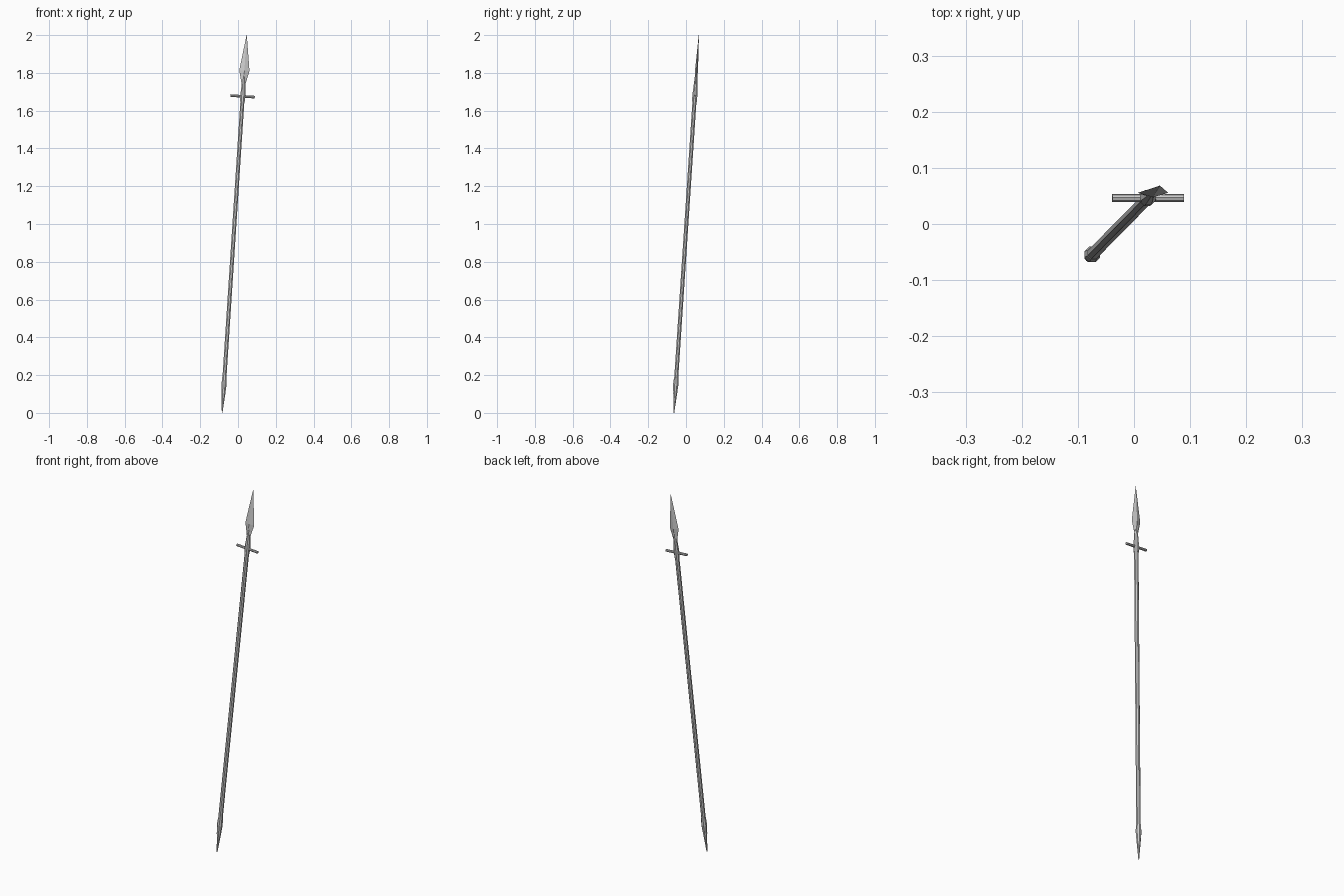
import bpy, bmesh
from math import cos, sin, tau
from mathutils import Matrix, Vector

if "Cube" in bpy.data.objects:
    bpy.data.objects.remove(bpy.data.objects["Cube"])

# Tilted spear frame: local z runs from butt to tip, local x along the crossbar
butt, tip = Vector((-0.084, -0.064, 0)), Vector((0.046, 0.068, 2))
axis = (tip - butt).normalized()
side = Vector((1, 0, -axis.x / axis.z)).normalized()
depth = axis.cross(side).normalized()
side = depth.cross(axis)
FRAME = Matrix.Translation(butt) @ Matrix((side, depth, axis)).transposed().to_4x4()
LENGTH = (tip - butt).length


def loft(name, rings, sides, local=Matrix.Identity(4), phase=0.0):
    """Skin stacked rings (z, x radius, y radius); ends are capped."""
    bm = bmesh.new()
    loops = [[bm.verts.new((rx * cos(phase + tau * i / sides),
                            ry * sin(phase + tau * i / sides), z))
              for i in range(sides)] for z, rx, ry in rings]
    for a, b in zip(loops, loops[1:]):
        for i in range(sides):
            j = (i + 1) % sides
            bm.faces.new((a[i], a[j], b[j], b[i]))
    bm.faces.new(loops[0][::-1])
    bm.faces.new(loops[-1])
    bmesh.ops.remove_doubles(bm, verts=bm.verts, dist=1e-6)
    bmesh.ops.transform(bm, matrix=FRAME @ local, verts=bm.verts)
    bmesh.ops.recalc_face_normals(bm, faces=bm.faces)
    mesh = bpy.data.meshes.new(name)
    bm.to_mesh(mesh)
    bm.free()
    obj = bpy.data.objects.new(name, mesh)
    bpy.context.collection.objects.link(obj)


# Long wooden shaft
loft("shaft", [(0.1, 0.0115, 0.0115), (1.70, 0.0115, 0.0115)], 8, phase=tau / 16)
# Pointed metal butt cap
loft("butt_spike", [(0, 0.002, 0.002), (0.15, 0.015, 0.015), (0.19, 0.0125, 0.0125)], 8,
     phase=tau / 16)
# Tapered socket holding the blade
loft("socket", [(1.655, 0.0135, 0.0135), (1.69, 0.0145, 0.0145), (1.845, 0.003, 0.003)], 8,
     phase=tau / 16)
# Flat diamond-section blade
loft("blade", [(1.735, 0.007, 0.004), (1.82, 0.027, 0.008),
               (LENGTH, 0.0006, 0.0006)], 4)
# Crossbar below the blade
bar = Matrix.Translation((0, 0, 1.683)) @ Matrix.Rotation(tau / 4, 4, 'Y')
loft("crossbar", [(-0.064, 0.007, 0.007), (0.064, 0.007, 0.007)], 8, bar)
